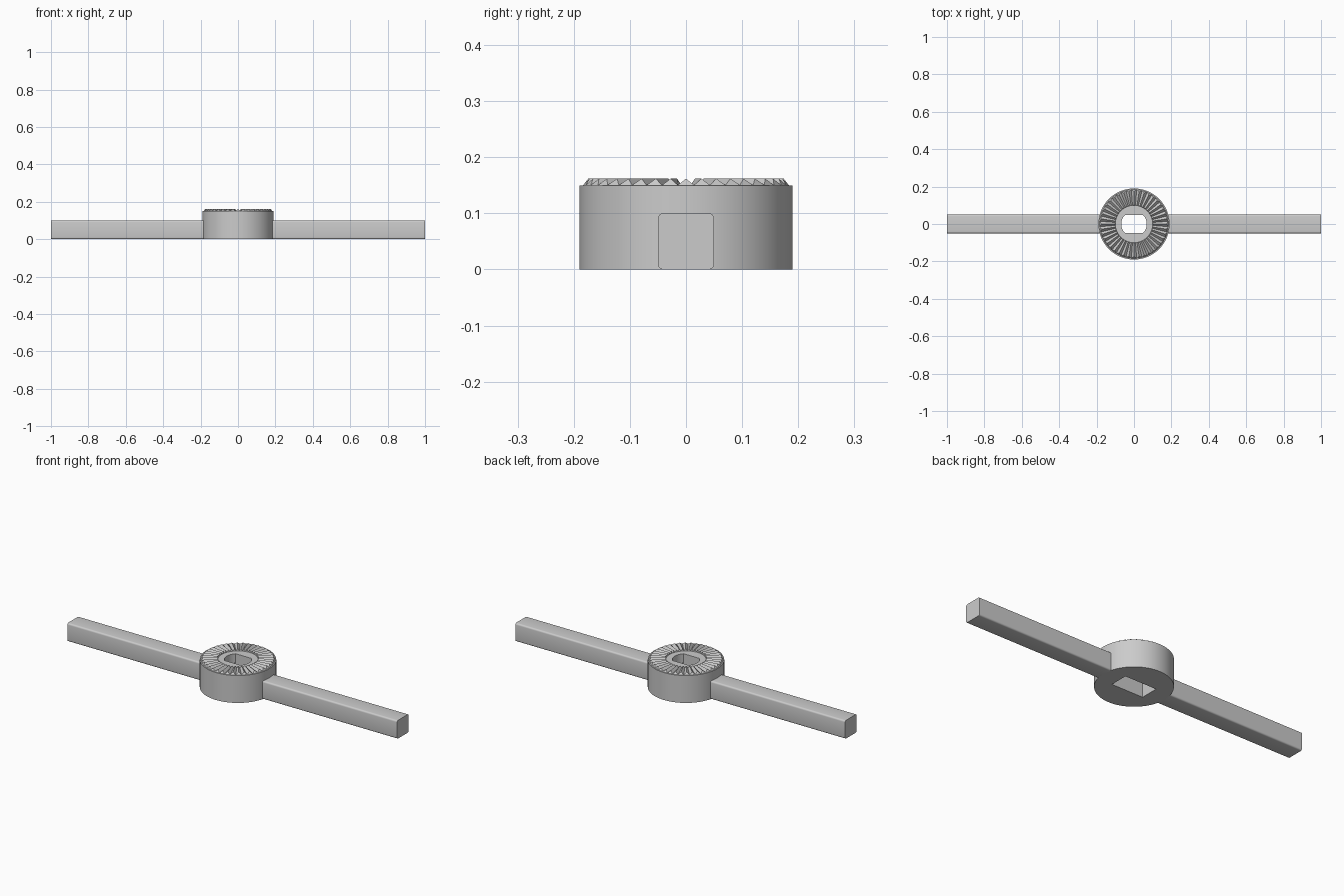
import bpy, bmesh, math
from mathutils import Matrix

cube = bpy.data.objects.get("Cube")
if cube:
    bpy.data.objects.remove(cube, do_unlink=True)

grey = bpy.data.materials.new("light_grey")
grey.use_nodes = True
colour = (0.6, 0.6, 0.6, 1)
grey.diffuse_color = colour
grey.node_tree.nodes["Principled BSDF"].inputs["Base Color"].default_value = colour

HUB_R, HUB_H = 0.19, 0.15
TEETH, PEAK = 40, 0.162
BAR_W, BAR_H = 0.1, 0.1


def make(name, bm):
    bmesh.ops.recalc_face_normals(bm, faces=bm.faces)
    mesh = bpy.data.meshes.new(name)
    bm.to_mesh(mesh)
    bm.free()
    mesh.materials.append(grey)
    obj = bpy.data.objects.new(name, mesh)
    bpy.context.collection.objects.link(obj)
    return obj


def box(size, centre):
    bm = bmesh.new()
    bmesh.ops.create_cube(bm, size=1)
    bmesh.ops.scale(bm, vec=size, verts=bm.verts)
    bmesh.ops.translate(bm, vec=centre, verts=bm.verts)
    return bm


def prism(outline, z0, z1):
    bm = bmesh.new()
    face = bm.faces.new([bm.verts.new((x, y, z0)) for x, y in outline])
    top = bmesh.ops.extrude_face_region(bm, geom=[face])["geom"]
    moved = [v for v in top if isinstance(v, bmesh.types.BMVert)]
    bmesh.ops.translate(bm, vec=(0, 0, z1 - z0), verts=moved)
    return bm


def circle(radius, count, flat=None):
    pts = []
    for i in range(count):
        a = math.tau * i / count
        x, y = radius * math.cos(a), radius * math.sin(a)
        if flat is None or abs(y) < flat:
            pts.append((x, y))
    if flat is not None:
        # exact corners where the flats meet the arcs
        c = math.sqrt(radius ** 2 - flat ** 2)
        pts += [(c, flat), (-c, flat), (-c, -flat), (c, -flat)]
        pts.sort(key=lambda p: math.atan2(p[1], p[0]))
    return pts


# Round hub
hub = make("hub", prism(circle(HUB_R, 72), 0, HUB_H))

# Flat-sided through hole and the rectangular pocket beneath it
cutters = [make("slot_cutter", prism(circle(0.068, 48, 0.048), -0.05, 0.25)),
           make("pocket_cutter", box((0.19, 0.1, 0.2), (0, 0, 0)))]
for cutter in cutters:
    mod = hub.modifiers.new(cutter.name, "BOOLEAN")
    mod.operation = "DIFFERENCE"
    mod.solver = "EXACT"
    mod.object = cutter
    bpy.context.view_layer.objects.active = hub
    bpy.ops.object.modifier_apply(modifier=mod.name)
for cutter in cutters:
    bpy.data.objects.remove(cutter, do_unlink=True)

# Ring of radial locking teeth
bm = bmesh.new()
half = math.pi / TEETH
for i in range(TEETH):
    spin = Matrix.Rotation(math.tau * i / TEETH, 3, "Z")

    def point(r, angle, z):
        return bm.verts.new(spin @ Matrix.Rotation(angle, 3, "Z") @ bm_vec(r, z))

    def bm_vec(r, z):
        return Matrix.Identity(3).col[0] * r + Matrix.Identity(3).col[2] * z

    in_l, in_r = point(0.1, -half, HUB_H), point(0.1, half, HUB_H)
    out_l, out_r = point(0.184, -half, HUB_H), point(0.184, half, HUB_H)
    in_top, out_top = point(0.102, 0, PEAK), point(0.174, 0, PEAK)
    for loop in ((in_l, out_l, out_top, in_top), (out_r, in_r, in_top, out_top),
                 (out_l, out_r, out_top), (in_r, in_l, in_top),
                 (in_l, in_r, out_r, out_l)):
        bm.faces.new(loop)
make("locking_teeth", bm)

# Two arms with rounded long edges
arms = []
for name, side in (("left_arm", 1), ("right_arm", -1)):
    start = 0.183
    bm = box((1 - start, BAR_W, BAR_H), (side * (1 + start) / 2, 0, BAR_H / 2))
    long_edges = [e for e in bm.edges
                  if abs(e.verts[0].co.x - e.verts[1].co.x) > 0.1]
    bmesh.ops.bevel(bm, geom=long_edges, offset=0.009, segments=4,
                    profile=0.5, affect="EDGES")
    arms.append(make(name, bm))

# Smooth the curved walls and keep the rims crisp
bpy.ops.object.select_all(action="DESELECT")
for obj in [hub] + arms:
    obj.select_set(True)
bpy.context.view_layer.objects.active = hub
bpy.ops.object.shade_smooth_by_angle(angle=math.radians(30))
